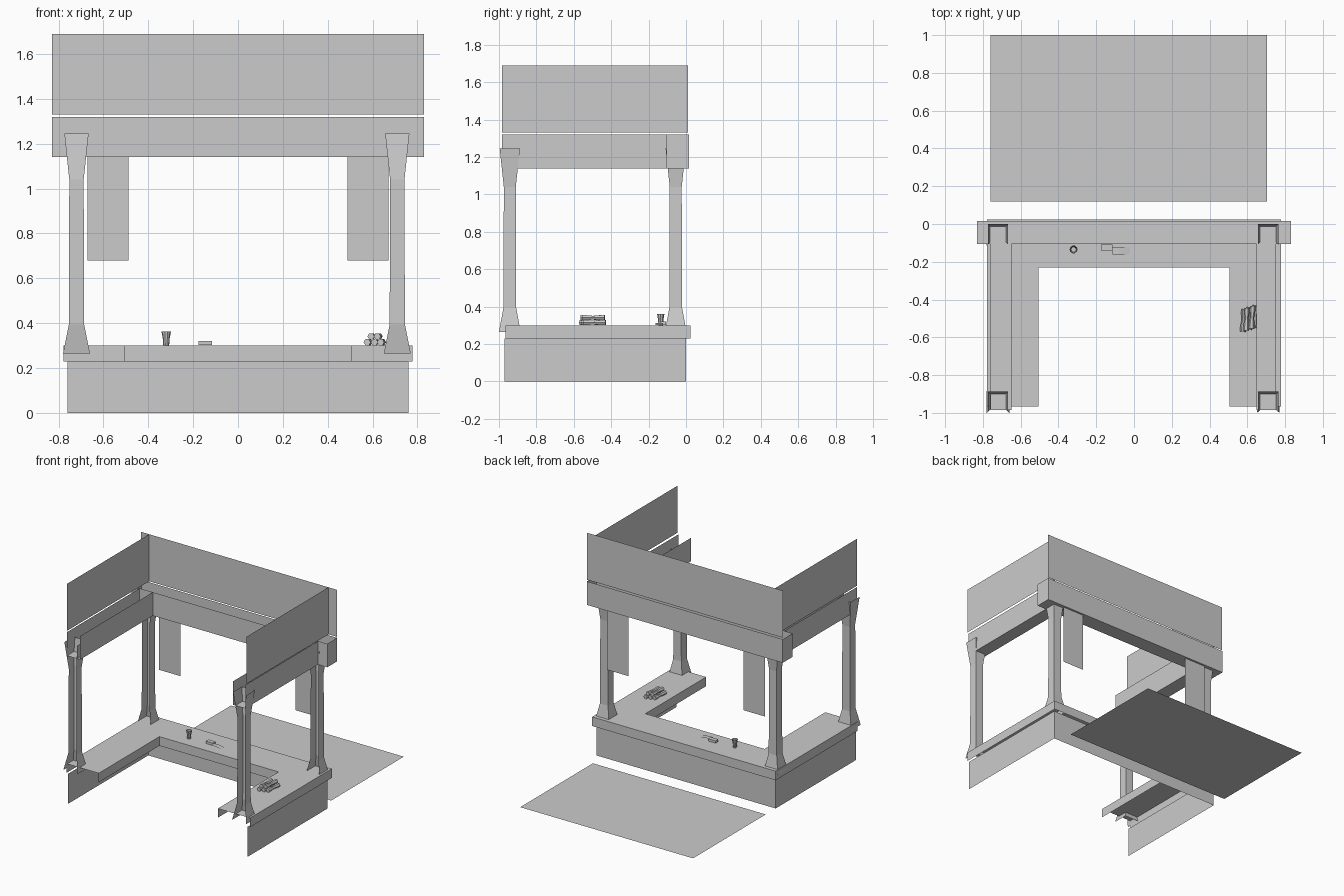
import bpy, bmesh, math
from mathutils import Matrix, Vector

cube = bpy.data.objects.get("Cube")
if cube:
    bpy.data.objects.remove(cube, do_unlink=True)

GREY = (0.6, 0.6, 0.6, 1.0)
mat = bpy.data.materials.new("plain grey")
mat.use_nodes = True
mat.diffuse_color = GREY
mat.node_tree.nodes["Principled BSDF"].inputs["Base Color"].default_value = GREY

AXES = {"+x": (1, 0, 0), "-x": (-1, 0, 0), "+y": (0, 1, 0),
        "-y": (0, -1, 0), "+z": (0, 0, 1), "-z": (0, 0, -1)}


def finish(name, bm):
    mesh = bpy.data.meshes.new(name)
    bm.to_mesh(mesh)
    bm.free()
    mesh.materials.append(mat)
    obj = bpy.data.objects.new(name, mesh)
    bpy.context.collection.objects.link(obj)
    return obj


def box(name, x, y, z, open_sides=()):
    """Box between two limits per axis, with some sides left open."""
    bm = bmesh.new()
    bmesh.ops.create_cube(bm, size=1)
    bm.normal_update()
    gone = [f for f in bm.faces
            if any(f.normal.dot(Vector(AXES[s])) > 0.9 for s in open_sides)]
    bmesh.ops.delete(bm, geom=gone, context="FACES")
    for v in bm.verts:
        v.co = [lim[0] if c < 0 else lim[1] for c, lim in zip(v.co, (x, y, z))]
    return finish(name, bm)


def sheet(name, a, b, z):
    """Upright sheet standing on the line from a to b."""
    bm = bmesh.new()
    bm.faces.new([bm.verts.new(p) for p in
                  ((*a, z[0]), (*b, z[0]), (*b, z[1]), (*a, z[1]))])
    return finish(name, bm)


def skin(bm, rings, closed):
    """Join consecutive rings of vertices with quads."""
    n = len(rings[0])
    for lo, hi in zip(rings, rings[1:]):
        for i in range(n if closed else n - 1):
            j = (i + 1) % n
            bm.faces.new((lo[i], lo[j], hi[j], hi[i]))


def post(name, cx, cy):
    """Flared folded post, open toward the front."""
    bm = bmesh.new()
    rings = []
    for z, w, d in ((0.265, 0.06, 0.058), (0.395, 0.034, 0.034),
                    (1.04, 0.032, 0.032), (1.245, 0.054, 0.054)):
        rings.append([bm.verts.new((cx + sx * w, cy + sy * d, z))
                      for sx, sy in ((1, -1), (1, 1), (-1, 1), (-1, -1))])
    skin(bm, rings, False)
    return finish(name, bm)


def turned(name, profile, sides, matrix, cap_top=True):
    """Lathed solid from (radius, height) pairs."""
    bm = bmesh.new()
    rings = [[bm.verts.new((r * math.cos(math.tau * i / sides),
                            r * math.sin(math.tau * i / sides), h))
              for i in range(sides)] for r, h in profile]
    skin(bm, rings, True)
    bm.faces.new(rings[0][::-1])
    if cap_top:
        bm.faces.new(rings[-1])
    bm.transform(matrix)
    return finish(name, bm)


# Ground mat behind the booth
bm = bmesh.new()
bm.faces.new([bm.verts.new((x, y, 0)) for x, y in
              ((-0.76, 0.12), (0.705, 0.12), (0.705, 1), (-0.76, 1))])
finish("ground_mat", bm)

# Skirt and sign panels
sheet("back_skirt", (0.76, 0), (-0.76, 0), (0, 0.23))
sheet("back_sign", (0.83, 0.01), (-0.83, 0.01), (1.33, 1.69))
for side, s in (("left", 1), ("right", -1)):
    sheet(side + "_skirt", (0.76 * s, -0.97), (0.76 * s, 0), (0, 0.23))
    sheet(side + "_sign", (0.76 * s, -0.985), (0.76 * s, 0.01), (1.33, 1.69))
    sheet(side + "_hanging_panel", (0.67 * s, 0), (0.488 * s, 0), (0.68, 1.14))

# U-shaped counter: top with aprons, open underneath and at the front ends
outline = [(0.505, -0.965), (0.778, -0.965), (0.778, 0.025), (-0.778, 0.025),
           (-0.778, -0.965), (-0.505, -0.965), (-0.505, -0.23), (0.505, -0.23)]
bm = bmesh.new()
low, high = [[bm.verts.new((x, y, z)) for x, y in outline] for z in (0.23, 0.30)]
bm.faces.new(high)
for i in range(len(outline)):
    j = (i + 1) % len(outline)
    if outline[i][1] != -0.965 or outline[j][1] != -0.965:
        bm.faces.new((low[i], low[j], high[j], high[i]))
finish("counter", bm)

# Open-topped roof beams
box("back_beam", (-0.83, 0.83), (-0.105, 0.015), (1.14, 1.32), ("+z",))
for side, x in (("left", (0.648, 0.752)), ("right", (-0.76, -0.648))):
    box(side + "_beam", x, (-0.985, -0.105), (1.14, 1.32), ("+z", "-y", "+y"))

# Four posts
for side, x in (("left", 0.71), ("right", -0.72)):
    post("front_" + side + "_post", x, -0.942)
    post("back_" + side + "_post", x, -0.055)

# Cup
turned("cup", [(0.013, 0), (0.015, 0.03), (0.021, 0.062)], 10,
       Matrix.Translation((-0.32, -0.135, 0.30)), cap_top=False)

# Small box with a curling slip beside it
box("small_box", (-0.175, -0.115), (-0.14, -0.108), (0.302, 0.32))
bm = bmesh.new()
rows = [[bm.verts.new((x, y, z)) for y in (-0.162, -0.123)]
        for x, z in ((-0.115, 0.312), (-0.08, 0.312), (-0.05, 0.308), (-0.02, 0.302))]
skin(bm, rows, False)
finish("paper_slip", bm)

# Stack of waisted rolls
waisted = [(0.016, -0.06), (0.015, -0.035), (0.011, 0), (0.015, 0.035), (0.016, 0.06)]
for i, (x, z) in enumerate(((0.58, 0.315), (0.61, 0.315), (0.64, 0.315),
                            (0.595, 0.341), (0.625, 0.341))):
    place = (Matrix.Translation((x, -0.51 + 0.35 * (x - 0.58), z))
             @ Matrix.Rotation(math.radians(-4 + 2 * (i % 2)), 4, "Z")
             @ Matrix.Rotation(math.radians(90), 4, "X"))
    turned("roll_%d" % (i + 1), waisted, 6, place)
